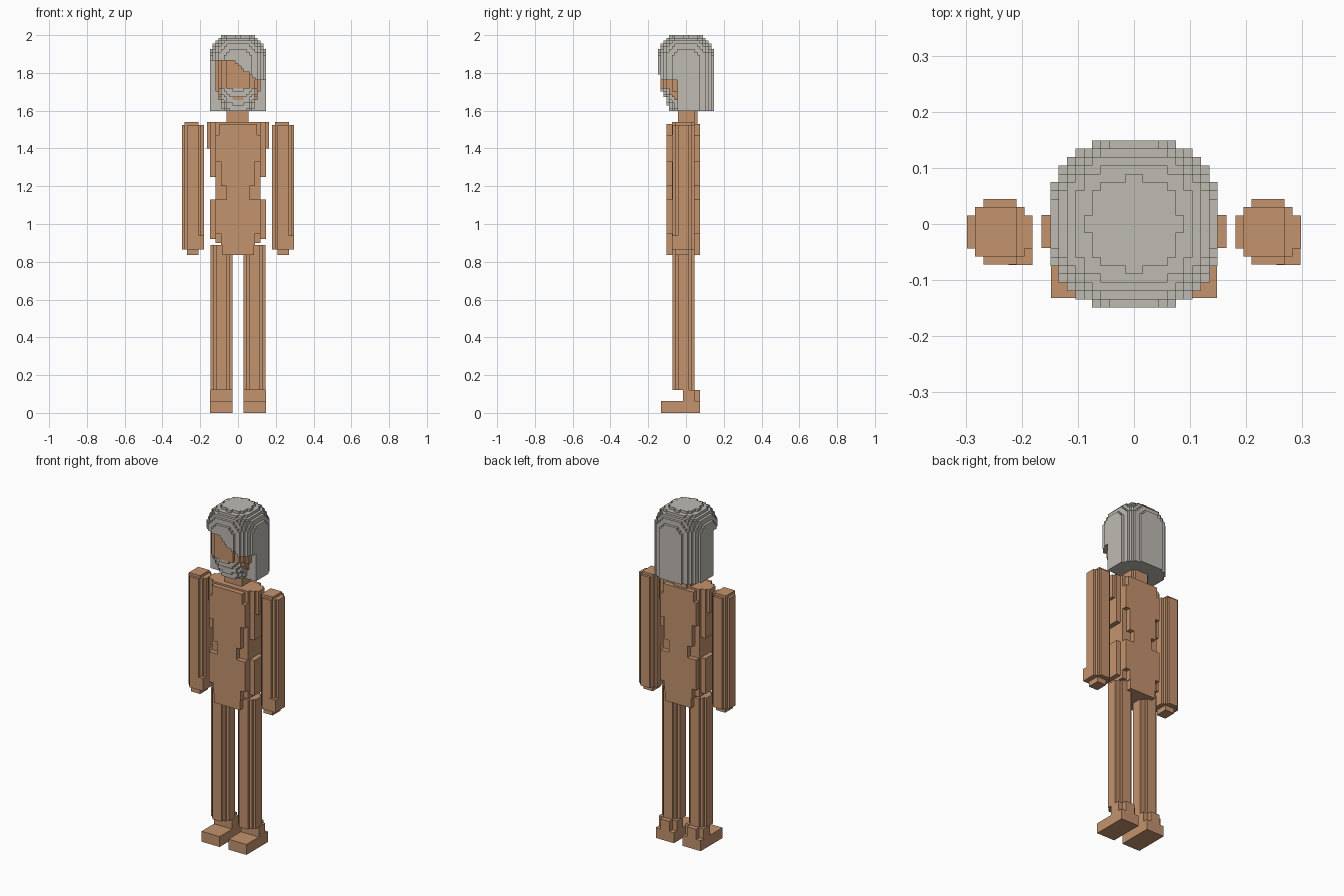
import bpy, bmesh

cube = bpy.data.objects.get("Cube")
if cube:
    bpy.data.objects.remove(cube, do_unlink=True)

V = 2 / 134  # block size


def material(name, rgb):
    m = bpy.data.materials.new(name)
    m.use_nodes = True
    m.diffuse_color = (*rgb, 1)
    bsdf = m.node_tree.nodes["Principled BSDF"]
    bsdf.inputs["Base Color"].default_value = (*rgb, 1)
    bsdf.inputs["Roughness"].default_value = 0.9
    return m


SKIN = material("tan skin", (0.55, 0.29, 0.155))
HAIR = material("grey hair", (0.52, 0.49, 0.45))


def finish(name, bm, mats):
    bmesh.ops.recalc_face_normals(bm, faces=bm.faces[:])
    me = bpy.data.meshes.new(name)
    bm.to_mesh(me)
    bm.free()
    for m in mats:
        me.materials.append(m)
    ob = bpy.data.objects.new(name, me)
    bpy.context.collection.objects.link(ob)
    return ob


def add_prism(bm, pts, z0, z1):
    face = bm.faces.new([bm.verts.new((x, y, z0)) for x, y in pts])
    top = bmesh.ops.extrude_face_region(bm, geom=[face])["geom"]
    bm.faces.new([v for v in face.verts]) if not face.is_valid else None
    bmesh.ops.translate(bm, vec=(0, 0, z1 - z0),
                        verts=[g for g in top if isinstance(g, bmesh.types.BMVert)])


def add_box(bm, x0, x1, y0, y1, z0, z1):
    add_prism(bm, [(x0, y0), (x1, y0), (x1, y1), (x0, y1)], z0, z1)


def boxes(name, specs):
    bm = bmesh.new()
    for s in specs:
        add_box(bm, *s)
    return finish(name, bm, [SKIN])


# Stepped round cross-section shared by arms and legs
QUARTER = [(4, 2), (3, 2), (3, 3), (2, 3), (2, 4)]


def limb_section(cx, cy):
    ring = QUARTER + [(-x, y) for x, y in reversed(QUARTER)]
    ring += [(-x, -y) for x, y in ring]
    return [(cx + x * V * 0.98, cy + y * V * 0.98) for x, y in ring]


for side, s in (("left", 1), ("right", -1)):
    # Arm with hand stub and thumb
    cx = 0.239 * s
    bm = bmesh.new()
    add_prism(bm, limb_section(cx, -0.014), 0.865, 1.525)
    add_box(bm, cx - 0.044, cx + 0.03, -0.058, 0.03, 1.50, 1.54)
    add_box(bm, cx - 0.03, cx + 0.03, -0.058, 0.015, 0.835, 0.90)
    add_box(bm, cx + 0.015, cx + 0.058, -0.073, -0.03, 0.865, 0.94)
    finish(side + "_arm", bm, [SKIN])

    # Leg
    bm = bmesh.new()
    add_prism(bm, limb_section(0.088 * s, -0.014), 0.12, 0.89)
    finish(side + "_leg", bm, [SKIN])

    # Foot with raised heel
    a, b = sorted((0.029 * s, 0.148 * s))
    boxes(side + "_foot", [(a, b, -0.132, 0.073, 0, 0.062),
                           (a, b, -0.015, 0.045, 0.05, 0.122),
                           (a + 0.03, b - 0.03, 0.02, 0.073, 0.05, 0.122)])

    # Shoulder, rib and hip side blocks
    a, b = sorted((0.09 * s, 0.165 * s))
    c, d = sorted((0.09 * s, 0.148 * s))
    boxes(side + "_torso_side", [(a, b, -0.043, 0.016, 1.40, 1.54),
                                 (c, d, -0.058, 0.03, 1.25, 1.54),
                                 (c, d, -0.058, 0.03, 0.92, 1.13)])

# Torso core and the hourglass chest-to-hip layer
boxes("torso_core", [(-0.12, 0.12, -0.075, 0.045, 0.90, 1.54)])
bands = [(0.835, 0.89, 0.085), (0.89, 0.95, 0.09), (0.95, 1.13, 0.118),
         (1.13, 1.20, 0.062), (1.20, 1.33, 0.09), (1.33, 1.47, 0.118),
         (1.47, 1.53, 0.10)]
boxes("torso_panel", [(-w, w, -0.104, 0.073, z0, z1) for z0, z1, w in bands])

# Neck
boxes("neck", [(-0.06, 0.055, -0.043, 0.045, 1.53, 1.64),
               (-0.045, 0.04, -0.043, 0.06, 1.53, 1.64)])


# Head: blocks filled by a rounded rule, coloured by hairline and beard
def head_block(x, y, z):
    """None when empty, 0 for skin, 1 for hair."""
    hairline = 1.87 if x < -0.03 else max(1.76, 1.87 - (x + 0.03) * 0.85)
    if y < -0.04 and z < hairline:
        t = min(1, max(0, (z - 1.6) / 0.12))
        hx, hy = 0.085 + 0.04 * t, 0.085 + 0.048 * t
        if (abs(x) / hx) ** 2.6 + (abs(y) / hy) ** 2.6 > 1:
            return None
        mouth = abs(x) < 0.025 and 1.66 < z < 1.675
        return 1 if z < 1.71 and abs(x) < 0.09 and not mouth else 0
    flat = (abs(x) / 0.151) ** 2.7 + (abs(y) / 0.151) ** 2.7
    dome = (max(0, z - 1.85) / 0.155) ** 2.6
    return 1 if flat + dome < 1 else None


grid = {}
for i in range(-10, 10):
    for j in range(-10, 10):
        for k in range(27):
            kind = head_block((i + 0.5) * V, (j + 0.5) * V, 2 - (k + 0.5) * V)
            if kind is not None:
                grid[i, j, k] = kind

bm = bmesh.new()
corners = {}


def corner(p):
    if p not in corners:
        corners[p] = bm.verts.new((p[0] * V, p[1] * V, 2 - p[2] * V))
    return corners[p]


for cell, kind in grid.items():
    for axis in range(3):
        for step in (0, 1):
            near = list(cell)
            near[axis] += 2 * step - 1
            if tuple(near) in grid:
                continue
            quad = []
            u, w = (axis + 1) % 3, (axis + 2) % 3
            for du, dw in ((0, 0), (1, 0), (1, 1), (0, 1)):
                p = list(cell)
                p[axis] += step
                p[u] += du
                p[w] += dw
                quad.append(corner(tuple(p)))
            if step:  # the downward index axis flips the winding
                quad.reverse()
            bm.faces.new(quad).material_index = kind
finish("head", bm, [SKIN, HAIR])
